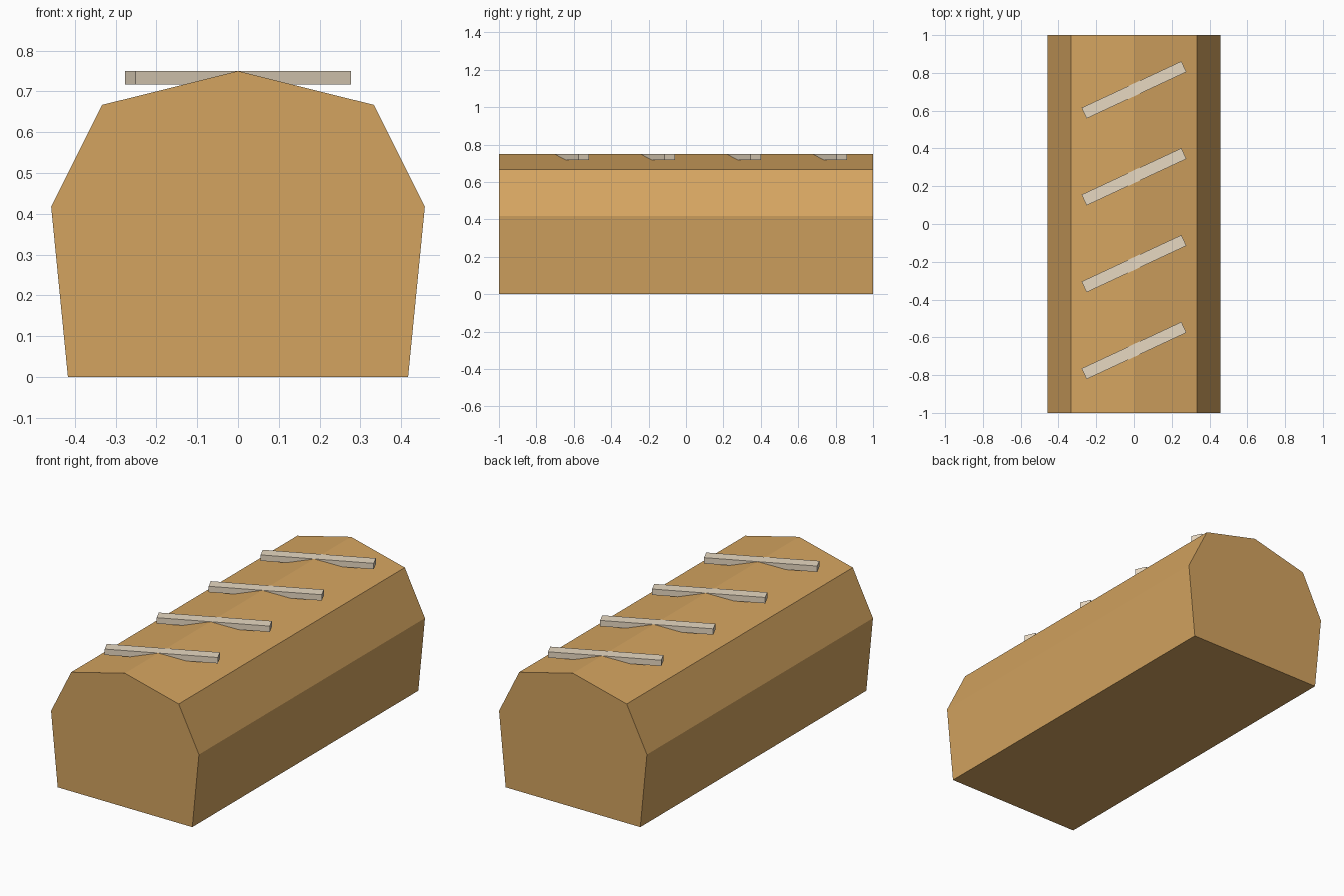
import bpy
import bmesh
from math import radians
from mathutils import Matrix

cube = bpy.data.objects.get("Cube")
if cube:
    bpy.data.objects.remove(cube, do_unlink=True)


def make_material(name, rgb):
    mat = bpy.data.materials.new(name)
    mat.use_nodes = True
    color = (*rgb, 1.0)
    mat.diffuse_color = color
    mat.node_tree.nodes["Principled BSDF"].inputs["Base Color"].default_value = color
    return mat


def add_object(name, bm, mat):
    bmesh.ops.recalc_face_normals(bm, faces=bm.faces)
    mesh = bpy.data.meshes.new(name)
    bm.to_mesh(mesh)
    bm.free()
    mesh.materials.append(mat)
    obj = bpy.data.objects.new(name, mesh)
    bpy.context.collection.objects.link(obj)
    return obj


crust = make_material("golden crust", (0.658, 0.371, 0.117))
flour = make_material("pale flour", (0.807, 0.694, 0.539))

# Loaf: half profile mirrored, then extruded along its length
half = [(0.417, 0), (0.458, 0.417), (0.333, 0.667)]
outline = half + [(0, 0.75)] + [(-x, z) for x, z in reversed(half)]
bm = bmesh.new()
end = bm.faces.new([bm.verts.new((x, -1, z)) for x, z in outline])
side = bmesh.ops.extrude_face_region(bm, geom=[end], use_keep_orig=True)
moved = [v for v in side["geom"] if isinstance(v, bmesh.types.BMVert)]
bmesh.ops.translate(bm, verts=moved, vec=(0, 2, 0))
add_object("loaf", bm, crust)

# Slanted score strips, level with the ridge
for i in range(4):
    bm = bmesh.new()
    bmesh.ops.create_cube(bm, size=1, matrix=Matrix.Diagonal((0.583, 0.0625, 0.033, 1)))
    strip = add_object(f"score_strip_{i + 1}", bm, flour)
    strip.location = (0, -0.67 + 0.46 * i, 0.7337)
    strip.rotation_euler.z = radians(25)
